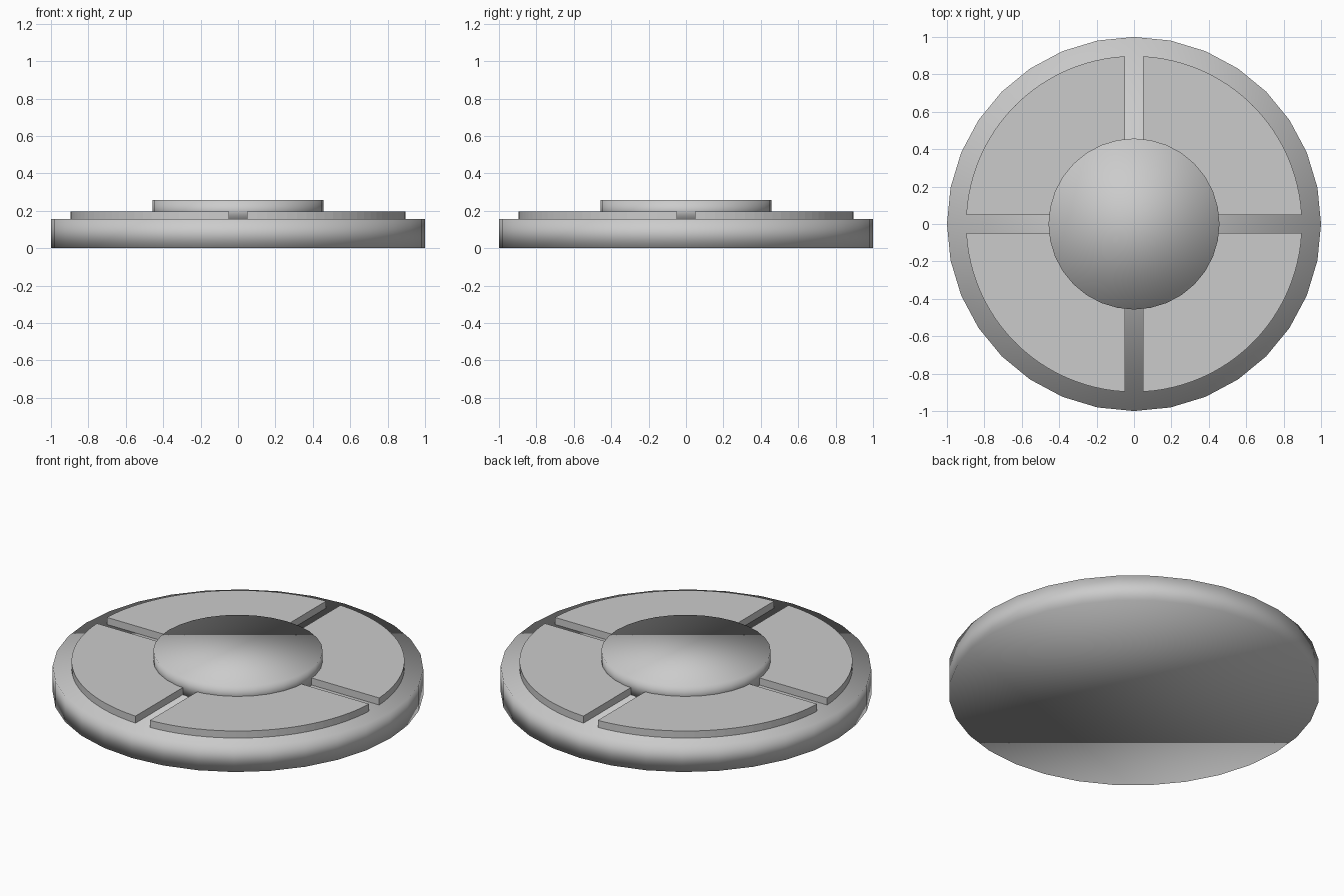
import bpy
import bmesh
import math

cube = bpy.data.objects.get("Cube")
if cube:
    bpy.data.objects.remove(cube, do_unlink=True)

BASE_TOP = 0.155
PANEL_TOP = 0.197
HUB_TOP = 0.257
HUB_RADIUS = 0.457
PANEL_RADIUS = 0.898
HALF_GAP = 0.047

grey = bpy.data.materials.new("plain_grey")
grey.use_nodes = True
colour = (0.6, 0.6, 0.6, 1)
grey.diffuse_color = colour
grey.node_tree.nodes["Principled BSDF"].inputs["Base Color"].default_value = colour


def disc(name, radius, bottom, top, sides):
    """Softly shaded round slab."""
    bpy.ops.mesh.primitive_cylinder_add(
        vertices=sides, radius=radius, depth=top - bottom,
        location=(0, 0, (bottom + top) / 2))
    obj = bpy.context.object
    obj.name = name
    obj.data.materials.append(grey)
    bpy.ops.object.shade_smooth()
    return obj


def arc(radius, start, steps):
    """Points of a quarter arc trimmed by the gap on both ends."""
    trim = math.asin(HALF_GAP / radius)
    sweep = math.pi / 2 - 2 * trim
    angles = [start + trim + sweep * i / steps for i in range(steps + 1)]
    return [(radius * math.cos(a), radius * math.sin(a)) for a in angles]


def panel(name, start):
    """Flat raised quarter-ring plate."""
    outline = arc(PANEL_RADIUS, start, 24) + arc(HUB_RADIUS - 0.01, start, 24)[::-1]
    bm = bmesh.new()
    face = bm.faces.new([bm.verts.new((x, y, BASE_TOP - 0.005)) for x, y in outline])
    raised = bmesh.ops.extrude_face_region(bm, geom=[face])["geom"]
    verts = [v for v in raised if isinstance(v, bmesh.types.BMVert)]
    bmesh.ops.translate(bm, verts=verts, vec=(0, 0, PANEL_TOP - BASE_TOP + 0.005))
    bmesh.ops.recalc_face_normals(bm, faces=bm.faces)
    mesh = bpy.data.meshes.new(name)
    bm.to_mesh(mesh)
    bm.free()
    mesh.materials.append(grey)
    obj = bpy.data.objects.new(name, mesh)
    bpy.context.collection.objects.link(obj)


# Base and central hub
disc("base_disc", 1, 0, BASE_TOP, 32)
disc("center_hub", HUB_RADIUS, BASE_TOP - 0.005, HUB_TOP, 32)

# Four raised panels around the hub
for i, label in enumerate(("back_left", "back_right", "front_right", "front_left")):
    panel(label + "_panel", i * math.pi / 2)
